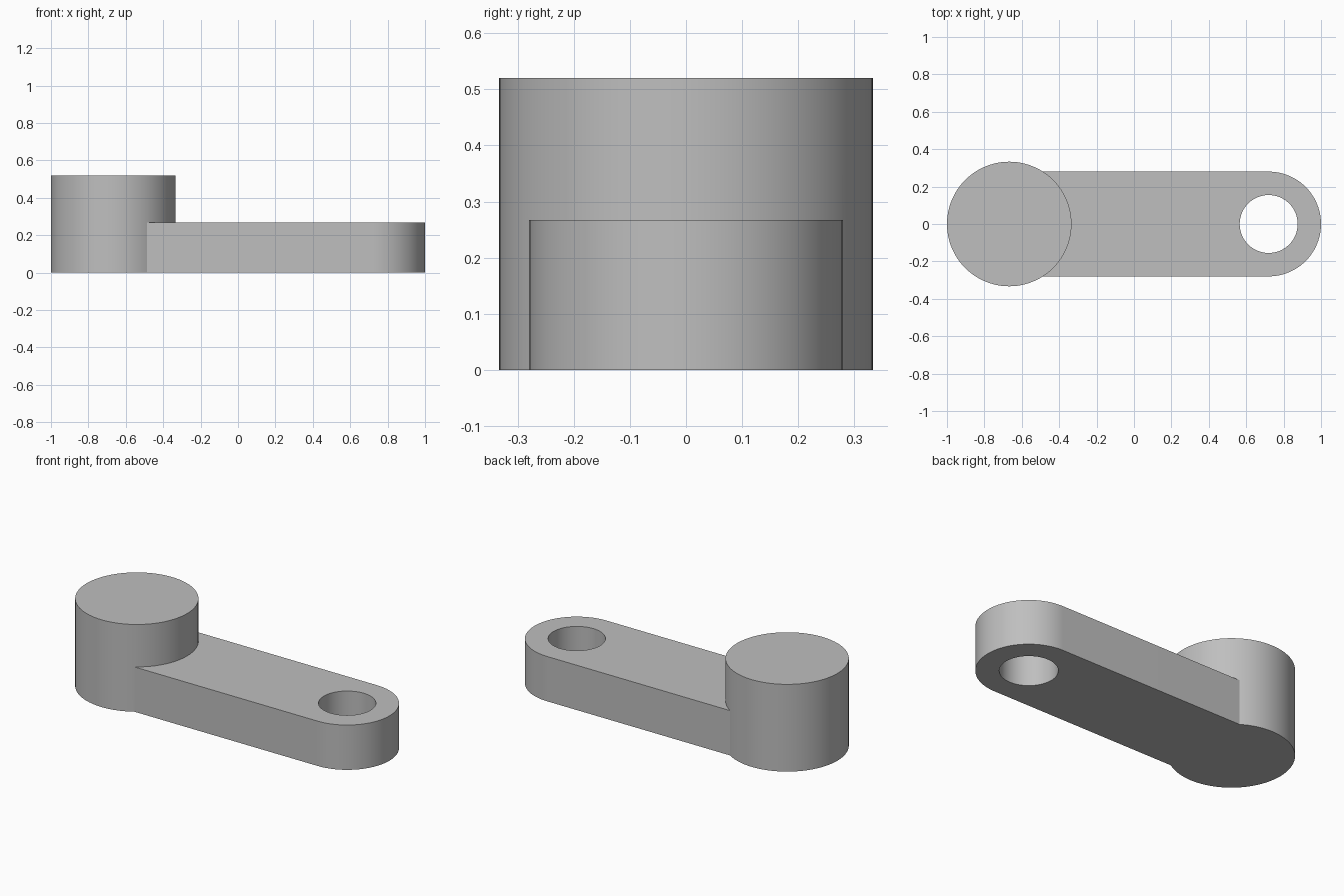
import bpy, bmesh, math

if "Cube" in bpy.data.objects:
    bpy.data.objects.remove(bpy.data.objects["Cube"])

BOSS_X, BOSS_R, BOSS_H = -0.667, 0.333, 0.52
EYE_X, HOLE_R = 0.72, 0.155
ARM_R, ARM_H = 0.28, 0.267

grey = bpy.data.materials.new("plain grey")
grey.diffuse_color = (0.52, 0.52, 0.52, 1)
grey.use_nodes = True
grey.node_tree.nodes["Principled BSDF"].inputs["Base Color"].default_value = grey.diffuse_color


def arc(cx, r, a0, a1, n):
    """Points on an arc, angles in degrees, both ends included."""
    angles = [math.radians(a0 + (a1 - a0) * i / n) for i in range(n + 1)]
    return [(cx + r * math.cos(a), r * math.sin(a)) for a in angles]


def prism(name, outline, z0, z1):
    """Extrude a counter-clockwise outline from z0 to z1."""
    bm = bmesh.new()
    face = bm.faces.new([bm.verts.new((x, y, z0)) for x, y in outline])
    top = bmesh.ops.extrude_face_region(bm, geom=[face], use_keep_orig=True)
    bmesh.ops.translate(bm, vec=(0, 0, z1 - z0),
                        verts=[g for g in top["geom"] if isinstance(g, bmesh.types.BMVert)])
    bmesh.ops.recalc_face_normals(bm, faces=bm.faces)
    mesh = bpy.data.meshes.new(name)
    bm.to_mesh(mesh)
    bm.free()
    mesh.materials.append(grey)
    obj = bpy.data.objects.new(name, mesh)
    bpy.context.collection.objects.link(obj)
    return obj


def combine(obj, tool, operation):
    """Apply a boolean and discard the tool."""
    mod = obj.modifiers.new(operation.lower(), 'BOOLEAN')
    mod.operation, mod.object, mod.solver = operation, tool, 'EXACT'
    bpy.context.view_layer.objects.active = obj
    bpy.ops.object.modifier_apply(modifier=mod.name)
    bpy.data.objects.remove(tool)


# Flat arm with a rounded end, starting inside the boss
arm_outline = arc(EYE_X, ARM_R, -90, 90, 48) + [(BOSS_X, ARM_R), (BOSS_X, -ARM_R)]
arm = prism("arm", arm_outline, 0, ARM_H)

# Round through hole
hole = prism("hole_cutter", arc(EYE_X, HOLE_R, 0, 360, 64)[:-1], -0.1, ARM_H + 0.1)
combine(arm, hole, 'DIFFERENCE')

# Tall cylindrical boss, fused with the arm
crank = prism("crank_arm_with_boss", arc(BOSS_X, BOSS_R, 0, 360, 96)[:-1], 0, BOSS_H)
combine(crank, arm, 'UNION')

# Smooth round walls, sharp rims
bpy.ops.object.select_all(action='DESELECT')
crank.select_set(True)
bpy.context.view_layer.objects.active = crank
bpy.ops.object.shade_smooth_by_angle(angle=math.radians(30))
